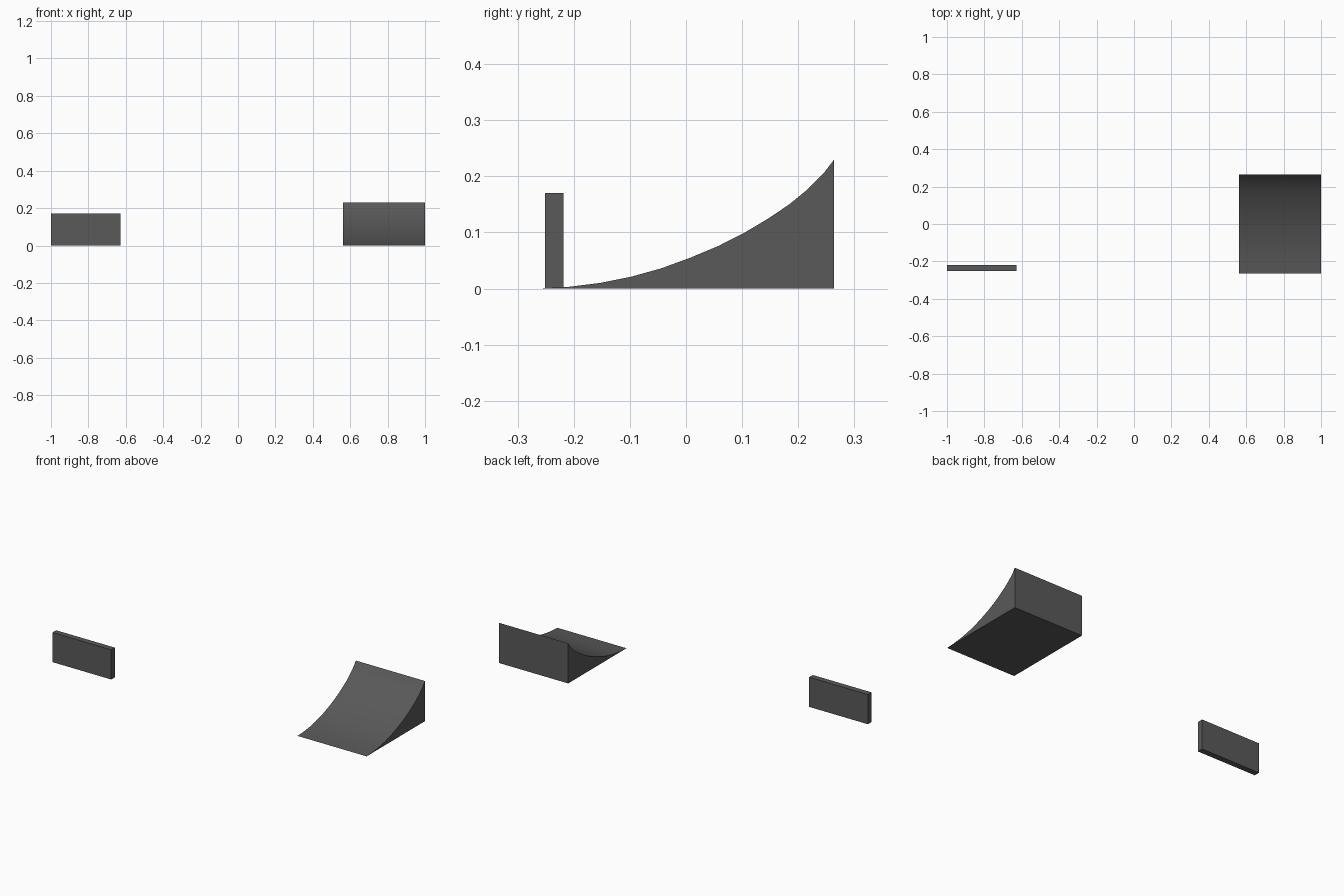
import bpy, bmesh

if "Cube" in bpy.data.objects:
    bpy.data.objects.remove(bpy.data.objects["Cube"])

dark = bpy.data.materials.new("dark_grey")
dark.diffuse_color = (0.1, 0.1, 0.1, 1)
dark.use_nodes = True
dark.node_tree.nodes["Principled BSDF"].inputs["Base Color"].default_value = dark.diffuse_color


def extrude_profile(name, profile, x0, x1):
    """Solid made by sweeping a (y, z) profile along x."""
    bm = bmesh.new()
    face = bm.faces.new([bm.verts.new((x0, y, z)) for y, z in profile])
    ret = bmesh.ops.extrude_face_region(bm, geom=[face])
    moved = [g for g in ret["geom"] if isinstance(g, bmesh.types.BMVert)]
    bmesh.ops.translate(bm, verts=moved, vec=(x1 - x0, 0, 0))
    bmesh.ops.recalc_face_normals(bm, faces=bm.faces)
    mesh = bpy.data.meshes.new(name)
    bm.to_mesh(mesh)
    bm.free()
    mesh.materials.append(dark)
    obj = bpy.data.objects.new(name, mesh)
    bpy.context.collection.objects.link(obj)
    # smooth the curved surface, keep the corners sharp
    bpy.ops.object.select_all(action="DESELECT")
    obj.select_set(True)
    bpy.context.view_layer.objects.active = obj
    bpy.ops.object.shade_smooth_by_angle(angle=0.4)
    return obj


# low upright barrier slab
extrude_profile("barrier_slab",
                [(-0.251, 0), (-0.218, 0), (-0.218, 0.17), (-0.251, 0.17)],
                -1.0, -0.628)

# curved jump ramp: concave riding surface, flat base, back and sides
curve = [(0.264, 0.23), (0.245, 0.205), (0.217, 0.177), (0.184, 0.15),
         (0.147, 0.125), (0.105, 0.1), (0.058, 0.076), (0.008, 0.055),
         (-0.044, 0.036), (-0.098, 0.021), (-0.153, 0.01), (-0.209, 0.003)]
extrude_profile("curved_ramp", [(-0.264, 0), (0.264, 0)] + curve, 0.562, 1.0)
